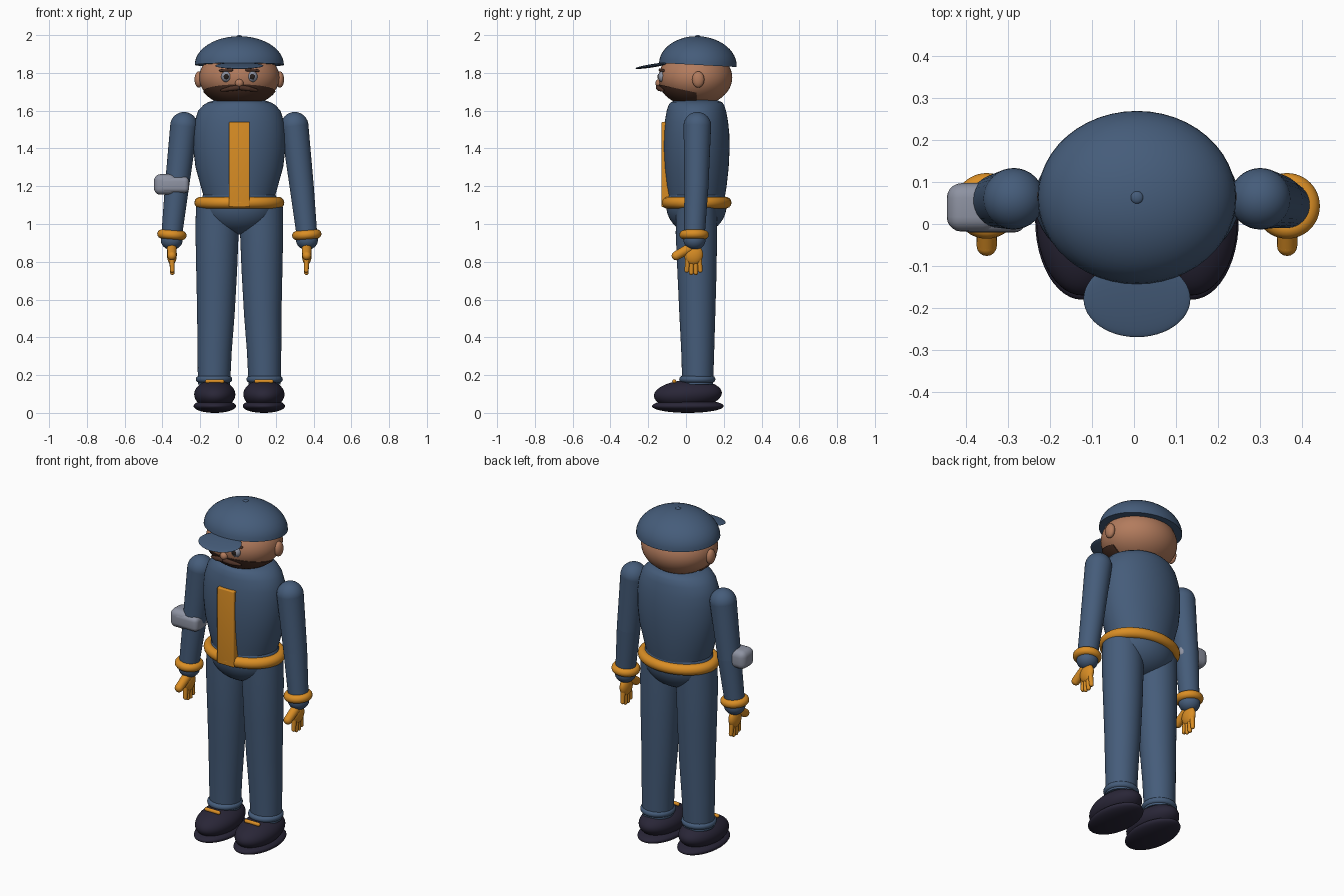
import bpy, bmesh, math
from mathutils import Vector, Matrix

cube = bpy.data.objects.get("Cube")
if cube:
    bpy.data.objects.remove(cube, do_unlink=True)

CX = 0.007   # body midline
CY = 0.055   # body depth centre


def material(name, rgb):
    m = bpy.data.materials.new(name)
    m.use_nodes = True
    m.diffuse_color = (*rgb, 1)
    m.node_tree.nodes["Principled BSDF"].inputs["Base Color"].default_value = (*rgb, 1)
    return m


BLUE = material("uniform blue", (0.06, 0.108, 0.195))
NAVY = material("shoe navy", (0.022, 0.019, 0.038))
ORANGE = material("orange", (0.70, 0.27, 0.018))
SKIN = material("skin", (0.45, 0.20, 0.11))
BROWN = material("beard brown", (0.075, 0.032, 0.02))
GREY = material("device grey", (0.27, 0.29, 0.36))
BLACK = material("pupil dark", (0.02, 0.014, 0.012))


def finish(bm, name, mat):
    bmesh.ops.translate(bm, verts=bm.verts, vec=(CX, 0, 0))
    bmesh.ops.recalc_face_normals(bm, faces=bm.faces)
    mesh = bpy.data.meshes.new(name)
    bm.to_mesh(mesh)
    bm.free()
    mesh.materials.append(mat)
    ob = bpy.data.objects.new(name, mesh)
    bpy.context.collection.objects.link(ob)
    bpy.ops.object.select_all(action='DESELECT')
    ob.select_set(True)
    bpy.context.view_layer.objects.active = ob
    bpy.ops.object.shade_smooth_by_angle(angle=math.radians(40))
    return ob


def ellipsoid(name, mat, loc, size, tilt=0, cuts=()):
    """Ellipsoid; each cut is (point, normal) and removes the normal's side."""
    bm = bmesh.new()
    bmesh.ops.create_uvsphere(bm, u_segments=48, v_segments=24, radius=1)
    bmesh.ops.scale(bm, verts=bm.verts, vec=size)
    for point, normal in cuts:
        bmesh.ops.bisect_plane(bm, geom=bm.verts[:] + bm.edges[:] + bm.faces[:],
                               plane_co=point, plane_no=normal, clear_outer=True)
        bmesh.ops.holes_fill(bm, edges=bm.edges[:], sides=0)
    bm.transform(Matrix.Translation(loc) @ Matrix.Rotation(math.radians(tilt), 4, 'X'))
    return finish(bm, name, mat)


def limb(name, mat, points, segs=32):
    """Tapered tube through (x, y, z, radius) points with round joints."""
    bm = bmesh.new()
    for x, y, z, r in points:
        bmesh.ops.create_uvsphere(bm, u_segments=segs, v_segments=segs // 2, radius=r,
                                  matrix=Matrix.Translation((x, y, z)))
    for a, b in zip(points, points[1:]):
        pa, pb = Vector(a[:3]), Vector(b[:3])
        d = pb - pa
        turn = d.to_track_quat('Z', 'Y').to_matrix().to_4x4()
        bmesh.ops.create_cone(bm, cap_ends=False, segments=segs, radius1=a[3], radius2=b[3],
                              depth=d.length, matrix=Matrix.Translation((pa + pb) / 2) @ turn)
    return finish(bm, name, mat)


def rings(name, mat, sections, segs=48):
    """Loft through (centre, rx, ry) elliptic sections."""
    bm = bmesh.new()
    loops = []
    for c, rx, ry in sections:
        loops.append([bm.verts.new((c[0] + rx * math.cos(t), c[1] + ry * math.sin(t), c[2]))
                      for t in (math.tau * i / segs for i in range(segs))])
    for a, b in zip(loops, loops[1:]):
        for i in range(segs):
            j = (i + 1) % segs
            bm.faces.new((a[i], a[j], b[j], b[i]))
    bm.faces.new(loops[0])
    bm.faces.new(loops[-1])
    return finish(bm, name, mat)


def torus(name, mat, loc, rx, ry, r, lean=0, segs=48, sides=14):
    bm = bmesh.new()
    loops = []
    for i in range(segs):
        t = math.tau * i / segs
        loop = []
        for k in range(sides):
            p = math.tau * k / sides
            loop.append(bm.verts.new(((rx + r * math.cos(p)) * math.cos(t),
                                      (ry + r * math.cos(p)) * math.sin(t), r * math.sin(p))))
        loops.append(loop)
    for i in range(segs):
        a, b = loops[i], loops[(i + 1) % segs]
        for k in range(sides):
            m = (k + 1) % sides
            bm.faces.new((a[k], b[k], b[m], a[m]))
    bm.transform(Matrix.Translation(loc) @ Matrix.Rotation(lean, 4, 'Y'))
    return finish(bm, name, mat)


def box(name, mat, low, high, bevel):
    bm = bmesh.new()
    bmesh.ops.create_cube(bm, size=1)
    low, high = Vector(low), Vector(high)
    bmesh.ops.scale(bm, verts=bm.verts, vec=high - low)
    bmesh.ops.translate(bm, verts=bm.verts, vec=(low + high) / 2)
    bmesh.ops.bevel(bm, geom=bm.edges[:], offset=bevel, segments=5, profile=0.5, affect='EDGES')
    return finish(bm, name, mat)


# Torso, pelvis, belt and front strip
torso = [(1.08, .17, .14), (1.14, .187, .15), (1.2, .204, .16), (1.3, .232, .171),
         (1.4, .244, .176), (1.48, .244, .174), (1.54, .237, .168), (1.6, .218, .157),
         (1.63, .19, .147), (1.645, .165, .135), (1.655, .13, .11), (1.66, .06, .05)]
rings("torso", BLUE, [((0, CY, z), rx, ry) for z, rx, ry in torso])
ellipsoid("pelvis", BLUE, (0, CY, 1.1), (.205, .16, .155))
torus("belt", ORANGE, (0, CY, 1.113), .207, .155, .031)
box("front_strip", ORANGE, (-.055, -.13, 1.09), (.055, -.075, 1.54), .006)

# Head and face
head_loc, head_size = (0, .05, 1.775), (.213, .195, .15)
ellipsoid("head", SKIN, head_loc, head_size)
ellipsoid("beard", BROWN, head_loc, [s * 1.03 for s in head_size],
          cuts=[((0, -.19, -.037), (0, .22, 1)), ((0, .005, 0), (0, 1, 0))])
ellipsoid("nose", SKIN, (0, -.142, 1.745), (.022, .02, .022))

# Cap
ellipsoid("cap", BLUE, (0, .063, 1.842), (.236, .206, .152), tilt=-3,
          cuts=[((0, 0, 0), (0, 0, -1))])
ellipsoid("cap_button", BLUE, (0, .063, 1.992), (.015, .015, .008))
ellipsoid("cap_visor", BLUE, (0, -.178, 1.838), (.127, .092, .009), tilt=9)

for s, side in ((1, "left"), (-1, "right")):
    # Facial details
    ellipsoid(side + "_ear", SKIN, (s * .215, .065, 1.765), (.022, .032, .043))
    ellipsoid(side + "_eye", GREY, (s * .069, -.124, 1.78), (.027, .024, .029))
    ellipsoid(side + "_pupil", BLACK, (s * .069, -.143, 1.78), (.014, .008, .015))
    limb(side + "_eyebrow", BROWN, [(s * .04, -.137, 1.816, .008), (s * .1, -.118, 1.812, .007)], 12)
    limb(side + "_moustache", BROWN, [(s * .01, -.146, 1.722, .014), (s * .05, -.14, 1.716, .013),
                                      (s * .092, -.122, 1.708, .007)], 16)

    # Arm, cuff and bracelet
    limb(side + "_arm", BLUE, [(s * .293, .06, 1.52, .073), (s * .33, .055, 1.2, .064),
                               (s * .357, .045, .95, .055)])
    ellipsoid(side + "_cuff", BLUE, (s * .358, .045, .915), (.058, .058, .052))
    torus(side + "_bracelet", ORANGE, (s * .357, .043, .943), .054, .054, .024, lean=-s * .08)

    # Gloved hand
    ellipsoid(side + "_palm", ORANGE, (s * .357, .04, .838), (.026, .05, .055))
    limb(side + "_thumb", ORANGE, [(s * .357, .02, .872, .026), (s * .357, -.052, .832, .024)], 16)
    for i in range(4):
        y = .004 + .024 * i
        tip = .742 + .012 * (i in (0, 3))
        limb(f"{side}_finger_{i + 1}", ORANGE, [(s * .357, .01 + .02 * i, .82, .014),
                                                (s * .355, y, tip, .012)], 12)

    # Leg and ankle ring
    rings(side + "_leg", BLUE, [((s * x, y, z), r, r * .96) for x, y, z, r in (
        (.118, .055, 1.09, .112), (.118, .055, .95, .114), (.12, .058, .75, .108),
        (.124, .06, .52, .099), (.131, .062, .33, .091), (.134, .062, .15, .085))])
    torus(side + "_ankle_ring", BLUE, (s * .134, .06, .178), .078, .078, .018)

    # Shoe
    ellipsoid(side + "_shoe", NAVY, (s * .13, .01, .098), (.109, .18, .076), tilt=3)
    ellipsoid(side + "_sole", NAVY, (s * .13, .01, .036), (.112, .19, .036))
    limb(side + "_lace", ORANGE, [(s * .13 - .04, -.062, .167, .011),
                                  (s * .13 + .04, -.062, .167, .011)], 12)

# Device worn on the right forearm
box("arm_band", GREY, (-.42, -.02, 1.165), (-.266, .095, 1.25), .025)
box("arm_device", GREY, (-.452, -.018, 1.155), (-.33, .097, 1.264), .035)
